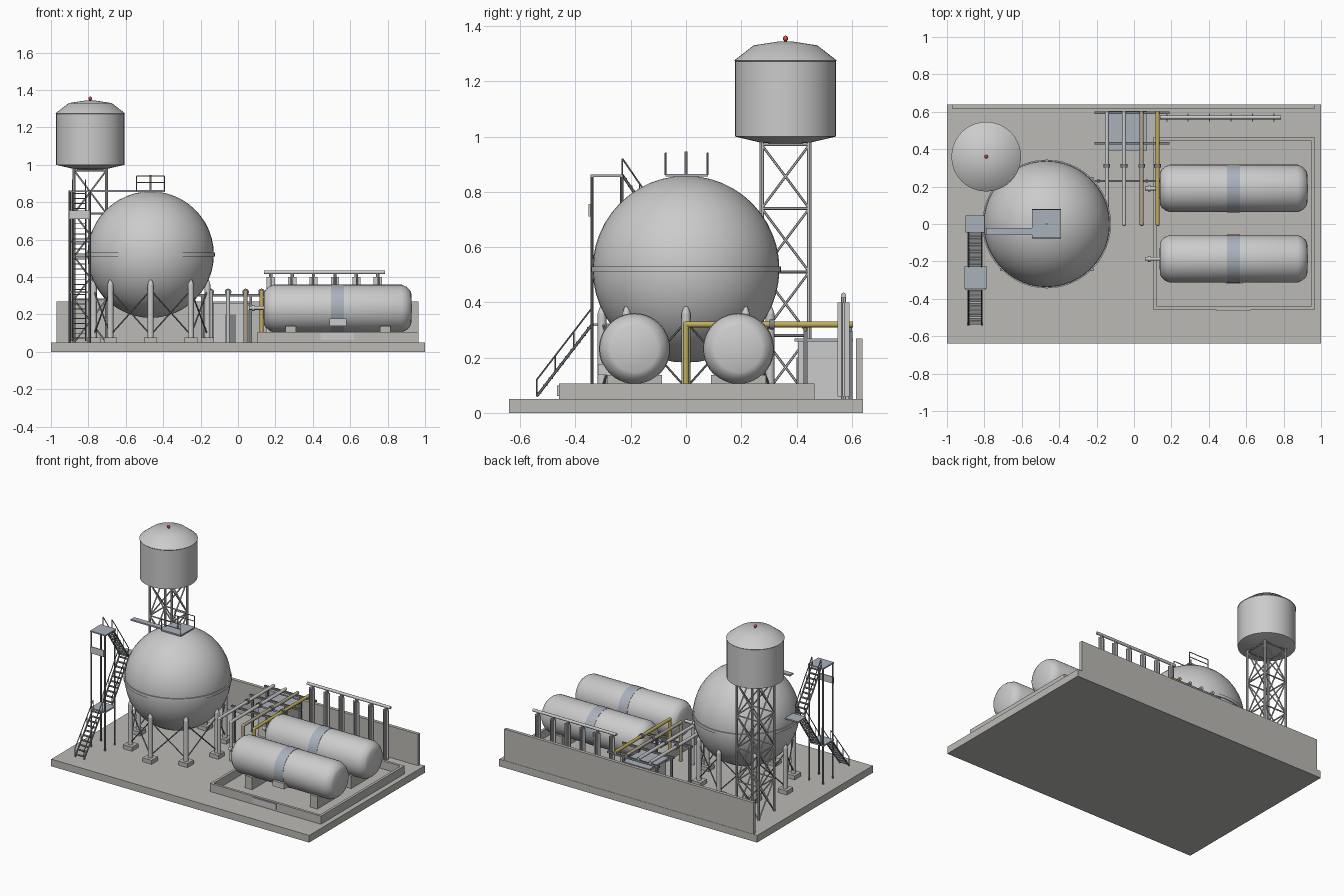
import bpy, bmesh, math
from mathutils import Vector, Matrix

if "Cube" in bpy.data.objects:
    bpy.data.objects.remove(bpy.data.objects["Cube"])


def material(name, rgb):
    m = bpy.data.materials.new(name)
    m.diffuse_color = (*rgb, 1)
    m.use_nodes = True
    m.node_tree.nodes["Principled BSDF"].inputs["Base Color"].default_value = m.diffuse_color
    return m


YELLOW = material("yellow_paint", (0.55, 0.43, 0.10))
TAN = material("tan_paint", (0.45, 0.38, 0.28))
BLUE = material("blue_grey", (0.40, 0.44, 0.50))
DARK = material("dark_steel", (0.22, 0.23, 0.24))
RED = material("red_lamp", (0.6, 0.08, 0.06))
CONCRETE = material("concrete", (0.50, 0.49, 0.46))


class Part:
    """Collects primitives in one mesh, then becomes one named object."""

    def __init__(self):
        self.bm = bmesh.new()

    def box(self, x0, x1, y0, y1, z0, z1):
        m = Matrix.Translation(((x0 + x1) / 2, (y0 + y1) / 2, (z0 + z1) / 2))
        m = m @ Matrix.Diagonal((x1 - x0, y1 - y0, z1 - z0, 1))
        bmesh.ops.create_cube(self.bm, size=1, matrix=m)
        return self

    def rod(self, a, b, r, n=8, r2=None):
        a, b = Vector(a), Vector(b)
        d = b - a
        m = Matrix.Translation((a + b) / 2) @ d.to_track_quat('Z', 'Y').to_matrix().to_4x4()
        bmesh.ops.create_cone(self.bm, cap_ends=True, segments=n, radius1=r,
                              radius2=r if r2 is None else r2, depth=d.length, matrix=m)
        return self

    def ball(self, c, r, u=16, v=10):
        bmesh.ops.create_uvsphere(self.bm, u_segments=u, v_segments=v, radius=r,
                                  matrix=Matrix.Translation(c))
        return self

    def lathe(self, profile, matrix, n=40):
        vs = [self.bm.verts.new((r, 0, z)) for r, z in profile]
        es = [self.bm.edges.new(p) for p in zip(vs, vs[1:])]
        bmesh.ops.spin(self.bm, geom=vs + es, cent=(0, 0, 0), axis=(0, 0, 1),
                       angle=math.tau, steps=n)
        bmesh.ops.remove_doubles(self.bm, verts=self.bm.verts[:], dist=1e-5)
        bmesh.ops.recalc_face_normals(self.bm, faces=self.bm.faces[:])
        bmesh.ops.transform(self.bm, matrix=matrix, verts=self.bm.verts[:])
        return self

    def done(self, name, mat=None):
        me = bpy.data.meshes.new(name)
        self.bm.to_mesh(me)
        self.bm.free()
        ob = bpy.data.objects.new(name, me)
        bpy.context.collection.objects.link(ob)
        if mat:
            me.materials.append(mat)
        bpy.ops.object.select_all(action='DESELECT')
        ob.select_set(True)
        bpy.context.view_layer.objects.active = ob
        bpy.ops.object.shade_smooth_by_angle(angle=math.radians(32))
        return ob


# Ground slab and back wall
Part().box(-1, 1, -0.64, 0.64, 0, 0.05).done("ground_slab", CONCRETE)
Part().box(-0.97, 0.965, 0.615, 0.638, 0.05, 0.27).done("back_wall", CONCRETE)

# Spherical tank with equator band
SX, SZ, SR = -0.467, 0.52, 0.338
Part().ball((SX, 0, SZ), SR, 48, 24).done("sphere_tank")
Part().rod((SX, 0, SZ - 0.01), (SX, 0, SZ + 0.01), 0.344, 48).done("sphere_equator_band")

# Sphere legs, footings and cross braces
legs, feet, braces = Part(), Part(), Part()
ring = [(SX + 0.304 * math.cos(i * math.pi / 4), 0.304 * math.sin(i * math.pi / 4)) for i in range(8)]
for i, (x, y) in enumerate(ring):
    legs.rod((x, y, 0.07), (x, y, 0.36), 0.016, 12).rod((x, y, 0.36), (x, y, 0.385), 0.016, 12, 0.007)
    feet.box(x - 0.035, x + 0.035, y - 0.035, y + 0.035, 0.05, 0.078)
    u, v = ring[(i + 1) % 8]
    braces.rod((x, y, 0.09), (u, v, 0.33), 0.004, 6).rod((u, v, 0.09), (x, y, 0.33), 0.004, 6)
legs.done("sphere_legs")
feet.done("sphere_footings", CONCRETE)
braces.done("sphere_leg_braces", DARK)

# Platform, railing, vent and walkway on top of the sphere
Part().box(-0.545, -0.39, -0.075, 0.08, 0.855, 0.865).done("sphere_top_platform", BLUE)
Part().box(-0.79, -0.54, -0.06, -0.022, 0.855, 0.865).done("sphere_walkway", BLUE)
rail = Part()
for y in (-0.074, 0.078):
    for x in (-0.543, -0.392):
        rail.rod((x, y, 0.86), (x, y, 0.94), 0.003, 6)
    for z in (0.905, 0.94):
        rail.rod((-0.543, y, z), (-0.392, y, z), 0.003, 6)
rail.done("sphere_top_railing", DARK)
Part().rod((SX, 0, 0.85), (SX, 0, 0.945), 0.005).done("sphere_vent")

# Water tower: tank, lamp and lattice
TX, TY = -0.79, 0.36
Part().lathe([(0, 0.97), (0.09, 0.978), (0.183, 1.0), (0.183, 1.272), (0.186, 1.275),
              (0.115, 1.33), (0.03, 1.343), (0, 1.344)],
             Matrix.Translation((TX, TY, 0))).done("water_tank")
Part().rod((TX, TY, 1.34), (TX, TY, 1.352), 0.006).ball((TX, TY, 1.355), 0.01).done("tower_lamp", RED)
lattice = Part()
H = 0.086
corners = [(TX + H * a, TY + H * b) for a, b in ((-1, -1), (1, -1), (1, 1), (-1, 1))]
levels = [0.05, 0.28, 0.51, 0.74, 0.97]
for i, (x, y) in enumerate(corners):
    u, v = corners[(i + 1) % 4]
    lattice.rod((x, y, 0.05), (x, y, 0.98), 0.008)
    for lo, hi in zip(levels, levels[1:]):
        lattice.rod((x, y, lo), (u, v, hi), 0.0045, 6).rod((u, v, lo), (x, y, hi), 0.0045, 6)
        lattice.rod((x, y, hi), (u, v, hi), 0.005, 6)
lattice.done("water_tower_lattice")


# Access stair: three flights, landings and posts
def flight(name, y0, z0, y1, z1, n=10):
    p = Part()
    for x in (-0.885, -0.815):
        p.rod((x, y0, z0), (x, y1, z1), 0.005, 6)
        p.rod((x, y0, z0 + 0.06), (x, y1, z1 + 0.06), 0.003, 6)
        for k in range(4):
            y, z = y0 + (y1 - y0) * k / 3, z0 + (z1 - z0) * k / 3
            p.rod((x, y, z), (x, y, z + 0.06), 0.0025, 6)
    for k in range(n):
        t = (k + 0.5) / n
        y, z = y0 + (y1 - y0) * t, z0 + (z1 - z0) * t
        p.box(-0.885, -0.815, y - 0.008, y + 0.008, z - 0.002, z + 0.003)
    p.done(name, DARK)


flight("stair_lower", -0.54, 0.06, -0.34, 0.32)
flight("stair_middle", -0.23, 0.32, -0.045, 0.59)
flight("stair_upper", -0.045, 0.59, -0.23, 0.86)
landings, posts = Part(), Part()
landings.box(-0.905, -0.79, -0.345, -0.228, 0.314, 0.323)
landings.box(-0.9, -0.8, -0.045, 0.045, 0.584, 0.593)
landings.box(-0.905, -0.785, -0.345, -0.228, 0.854, 0.863)
landings.done("stair_landings", BLUE)
for x in (-0.9, -0.792):
    for y in (-0.34, -0.233):
        posts.rod((x, y, 0.05), (x, y, 0.86), 0.006)
posts.done("stair_posts", DARK)
Part().box(-0.9, -0.795, -0.352, -0.345, 0.71, 0.756).done("stair_sign_plate")

# Bund around the horizontal tanks
bund = Part()
bund.box(0.105, 0.965, -0.46, -0.442, 0.05, 0.107).box(0.105, 0.965, 0.447, 0.465, 0.05, 0.107)
bund.box(0.105, 0.123, -0.442, 0.447, 0.05, 0.107).box(0.947, 0.965, -0.442, 0.447, 0.05, 0.107)
bund.done("bund_wall", CONCRETE)
Part().box(0.44, 0.62, -0.466, -0.46, 0.062, 0.1).done("bund_plate")

# Horizontal tanks with band, saddles and nozzle
end = [(0, 0), (0.085, 0.004), (0.1, 0.012), (0.116, 0.03), (0.127, 0.055)]
profile = end + [(r, 0.795 - z) for r, z in reversed(end)]
for tag, y in (("front", -0.186), ("back", 0.19)):
    Part().lathe(profile, Matrix.Translation((0.135, y, 0.232)) @ Matrix.Rotation(math.pi / 2, 4, 'Y')
                 ).done(tag + "_tank")
    Part().rod((0.497, y, 0.232), (0.568, y, 0.232), 0.129, 40).done(tag + "_tank_band", BLUE)
    Part().box(0.255, 0.31, y - 0.1, y + 0.1, 0.05, 0.137).box(
        0.76, 0.815, y - 0.1, y + 0.1, 0.05, 0.137).done(tag + "_tank_saddles", CONCRETE)
    Part().rod((0.06, y, 0.235), (0.15, y, 0.235), 0.01, 12).rod(
        (0.075, y, 0.235), (0.087, y, 0.235), 0.016, 12).done(tag + "_tank_nozzle")
Part().box(0.49, 0.58, -0.318, -0.27, 0.137, 0.177).done("tank_sign_plate")

# Process pipes with drops and flanges
for i, (x, mat) in enumerate(((-0.145, None), (-0.053, None), (0.041, TAN), (0.126, YELLOW))):
    Part().rod((x, 0, 0.32), (x, 0.605, 0.32), 0.011, 12).rod((x, 0, 0.05), (x, 0, 0.32), 0.011, 12).ball(
        (x, 0, 0.32), 0.0115, 12, 8).done(f"process_pipe_{i + 1}", mat)
    Part().rod((x, 0.302, 0.32), (x, 0.32, 0.32), 0.018, 12).done(f"pipe_flange_{i + 1}", DARK)

# Pipe rack frames
rack = Part()
for y in (0.23, 0.432, 0.595):
    rack.box(-0.21, 0.19, y - 0.006, y + 0.006, 0.295, 0.309)
    for x in (-0.19, 0.068):
        rack.box(x - 0.007, x + 0.007, y - 0.007, y + 0.007, 0.05, 0.297)
rack.done("pipe_rack", DARK)

# Pump shed
Part().box(-0.13, 0.06, 0.405, 0.6, 0.05, 0.258).done("pump_shed")
Part().box(-0.14, 0.07, 0.392, 0.605, 0.258, 0.27).done("pump_shed_roof", BLUE)
Part().box(-0.07, -0.012, 0.399, 0.406, 0.05, 0.2).done("pump_shed_door", DARK)

# Finned vaporiser columns under a header pipe
fins = Part()
for i in range(6):
    x, y = 0.175 + 0.1145 * i, 0.57
    fins.box(x - 0.022, x + 0.022, y - 0.003, y + 0.003, 0.06, 0.4)
    fins.box(x - 0.003, x + 0.003, y - 0.022, y + 0.022, 0.06, 0.4)
    fins.rod((x, y, 0.05), (x, y, 0.425), 0.009)
fins.done("vaporiser_columns")
Part().rod((0.14, 0.57, 0.425), (0.785, 0.57, 0.425), 0.01, 12).done("vaporiser_header")
